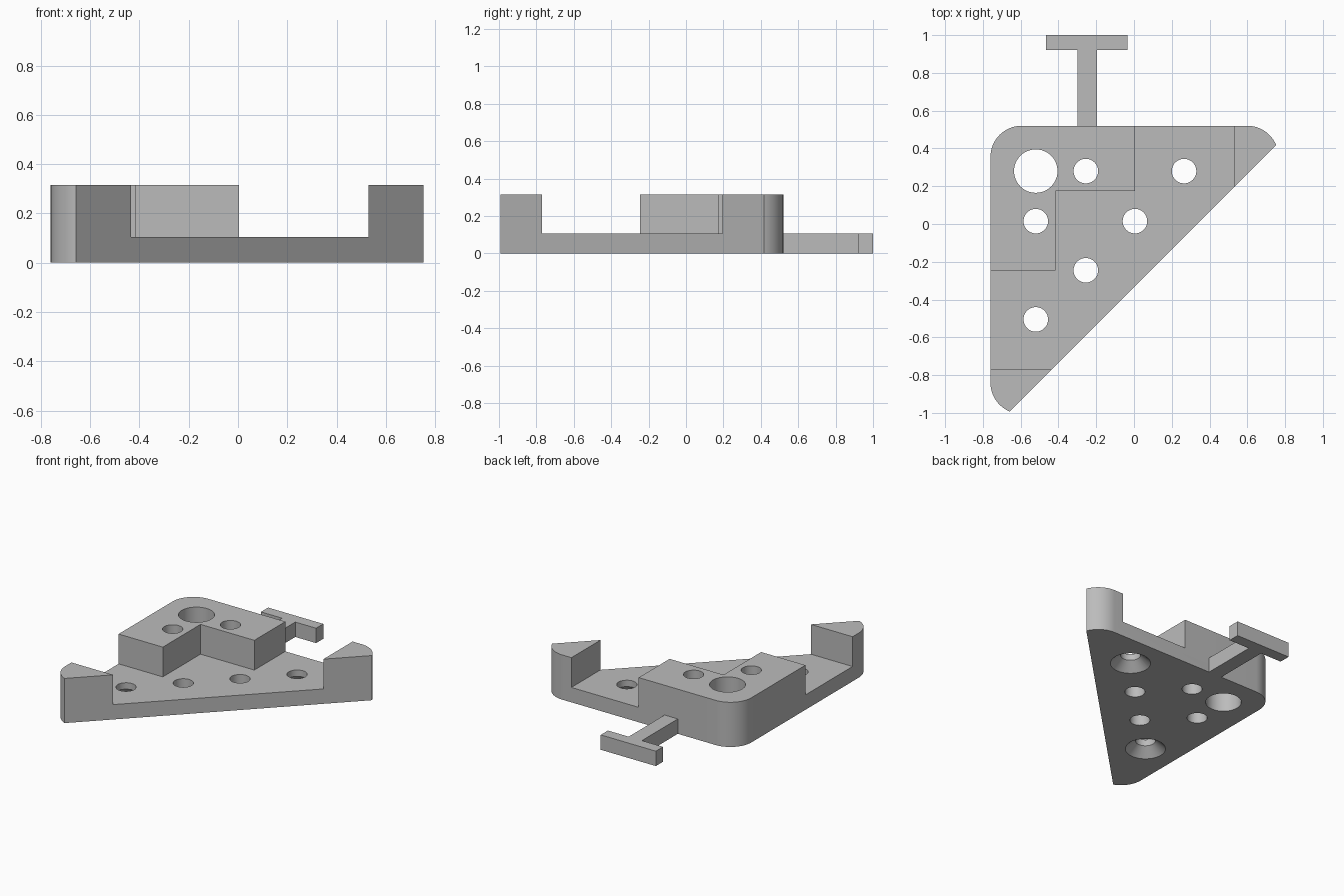
import bpy, bmesh, math

if "Cube" in bpy.data.objects:
    bpy.data.objects.remove(bpy.data.objects["Cube"])

PLATE, TOP, R = 0.105, 0.315, 0.165

grey = bpy.data.materials.new("mid grey")
grey.diffuse_color = (0.5, 0.5, 0.5, 1)
grey.use_nodes = True
grey.node_tree.nodes["Principled BSDF"].inputs["Base Color"].default_value = grey.diffuse_color


def flip(p):
    """Mirror a point across the diagonal symmetry axis of the plate."""
    return (-0.24 - p[1], -0.24 - p[0])


def arc(cx, cy, a0, a1, n=16):
    return [(cx + R * math.cos(math.radians(a0 + (a1 - a0) * i / n)),
             cy + R * math.sin(math.radians(a0 + (a1 - a0) * i / n))) for i in range(n + 1)]


def prism(name, pts, z0, z1):
    bm = bmesh.new()
    face = bm.faces.new([bm.verts.new((x, y, z0)) for x, y in pts])
    ext = bmesh.ops.extrude_face_region(bm, geom=[face])
    bmesh.ops.translate(bm, vec=(0, 0, z1 - z0),
                        verts=[v for v in ext["geom"] if isinstance(v, bmesh.types.BMVert)])
    bmesh.ops.recalc_face_normals(bm, faces=bm.faces)
    me = bpy.data.meshes.new(name)
    bm.to_mesh(me)
    bm.free()
    ob = bpy.data.objects.new(name, me)
    bpy.context.collection.objects.link(ob)
    me.materials.append(grey)
    return ob


def cone(name, p, r0, r1, z0, z1):
    bpy.ops.mesh.primitive_cone_add(vertices=48, radius1=r0, radius2=r1, depth=z1 - z0,
                                    location=(p[0], p[1], (z0 + z1) / 2))
    ob = bpy.context.object
    ob.name = name
    ob.data.materials.append(grey)
    return ob


def cut(body, cutter):
    bpy.context.view_layer.objects.active = body
    mod = body.modifiers.new("cut", "BOOLEAN")
    mod.operation, mod.solver, mod.object = "DIFFERENCE", "EXACT", cutter
    bpy.ops.object.modifier_apply(modifier=mod.name)
    bpy.data.objects.remove(cutter)


# Triangular body with rounded corners, full height
tip = arc(0.60, 0.355, 22.3, 90)
outline = tip + arc(-0.595, 0.355, 90, 180) + [flip(p) for p in reversed(tip)]
body = prism("corner_plate", outline, 0, TOP)

# Pocket leaves the L-shaped block and the two end tabs standing
cut(body, prism("pocket", [(-1, -0.77), (0.53, -0.77), (0.53, 1), (0.005, 1), (0.005, 0.175),
                           (-0.415, 0.175), (-0.415, -0.245), (-1, -0.245)], PLATE, 0.5))

# Large corner hole, then mirrored pairs of small holes
cut(body, cone("large_hole", (-0.52, 0.28), 0.115, 0.115, -0.1, 0.5))
for p in [(-0.255, 0.28), (0.265, 0.28), (0.005, 0.015)]:
    for q in (p, flip(p)):
        cut(body, cone("small_hole", q, 0.065, 0.065, -0.1, 0.5))

# Countersinks under the two end holes
slope = 0.065 / 0.06
for q in [(0.265, 0.28), flip((0.265, 0.28))]:
    cut(body, cone("countersink", q, 0.13 + 0.02 * slope, 0.065, -0.02, 0.06))

bpy.ops.object.select_all(action="DESELECT")
body.select_set(True)
bpy.context.view_layer.objects.active = body
bpy.ops.object.shade_smooth_by_angle(angle=math.radians(30))

# T-shaped tab on the back edge
prism("t_tab", [(-0.30, 0.52), (-0.197, 0.52), (-0.197, 0.92), (-0.035, 0.92), (-0.035, 1.0),
                (-0.465, 1.0), (-0.465, 0.92), (-0.30, 0.92)], 0, PLATE)
